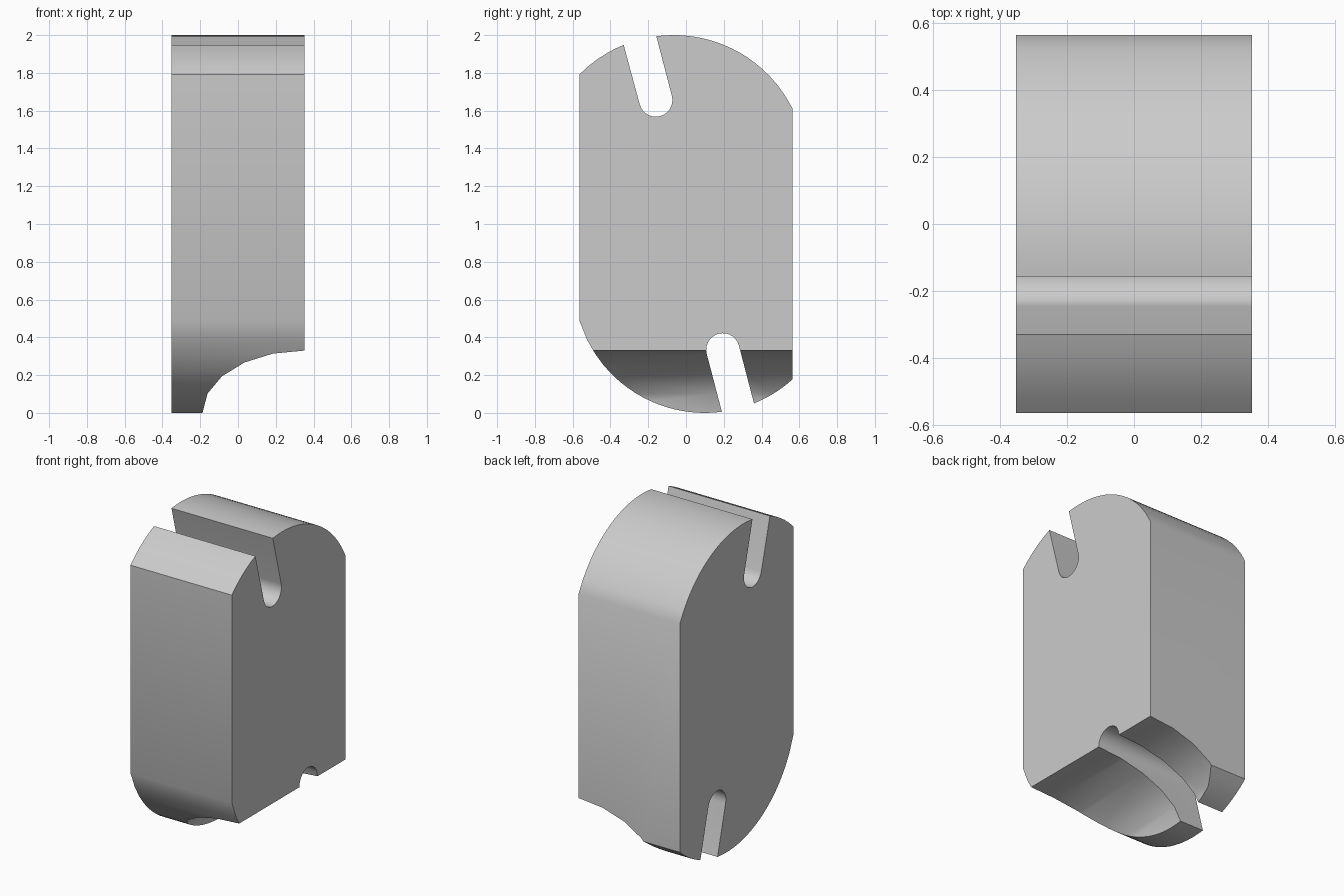
import bpy, bmesh
from math import sin, cos, radians, sqrt, pi

if "Cube" in bpy.data.objects:
    bpy.data.objects.remove(bpy.data.objects["Cube"])

HALF_X, HALF_Y = 0.352, 0.564


def cap(y0, y1, peak_y, r, top, n):
    """Points on a shallow round end between two y positions."""
    pts = []
    for i in range(n + 1):
        y = y0 + (y1 - y0) * i / n
        drop = r - sqrt(r * r - (y - peak_y) ** 2)
        pts.append((y, 2 - drop if top else drop))
    return pts


def slot(y, z, start, end, r=0.088, n=14):
    """Rounded inner end of a tilted slot, angles in degrees."""
    return [(y + r * cos(radians(start + (end - start) * i / n)),
             z + r * sin(radians(start + (end - start) * i / n)))
            for i in range(n + 1)]


def prism(name, pts, axis, half):
    """Extrude a 2D outline symmetrically along x or y."""
    bm = bmesh.new()
    co = (lambda p: (-half, p[0], p[1])) if axis == 'x' else (lambda p: (p[0], -half, p[1]))
    face = bm.faces.new([bm.verts.new(co(p)) for p in pts])
    ext = bmesh.ops.extrude_face_region(bm, geom=[face])
    move = (2 * half, 0, 0) if axis == 'x' else (0, 2 * half, 0)
    bmesh.ops.translate(bm, vec=move,
                        verts=[v for v in ext['geom'] if isinstance(v, bmesh.types.BMVert)])
    bmesh.ops.recalc_face_normals(bm, faces=bm.faces)
    me = bpy.data.meshes.new(name)
    bm.to_mesh(me)
    bm.free()
    ob = bpy.data.objects.new(name, me)
    bpy.context.collection.objects.link(ob)
    return ob


# Slotted plate: round bottom, lower slot, round top, upper slot
outline = (cap(-HALF_Y, 0.19, 0.10, 0.696, False, 18)
           + slot(0.195, 0.334, 195, 15)
           + cap(0.36, HALF_Y, 0.10, 0.696, False, 5)
           + cap(HALF_Y, -0.157, -0.065, 0.703, True, 18)
           + slot(-0.16, 1.656, 15, -165)
           + cap(-0.33, -HALF_Y, -0.065, 0.703, True, 5))
plate = prism("slotted_plate", outline, 'x', HALF_X)

# Concave elliptical cut along the lower right edge
cut = [(HALF_X - 0.54 * cos(pi / 2 * i / 5), 0.33 * sin(pi / 2 * i / 5)) for i in range(6)]
cut = [(HALF_X - 0.54, -0.2)] + cut + [(0.6, 0.33), (0.6, -0.2)]
cutter = prism("edge_cutter", cut, 'y', 0.8)
mod = plate.modifiers.new("edge_cut", 'BOOLEAN')
mod.operation, mod.solver, mod.object = 'DIFFERENCE', 'EXACT', cutter

bpy.context.view_layer.objects.active = plate
plate.select_set(True)
bpy.ops.object.modifier_apply(modifier=mod.name)
bpy.data.objects.remove(cutter)
bpy.ops.object.shade_smooth_by_angle(angle=radians(30))
